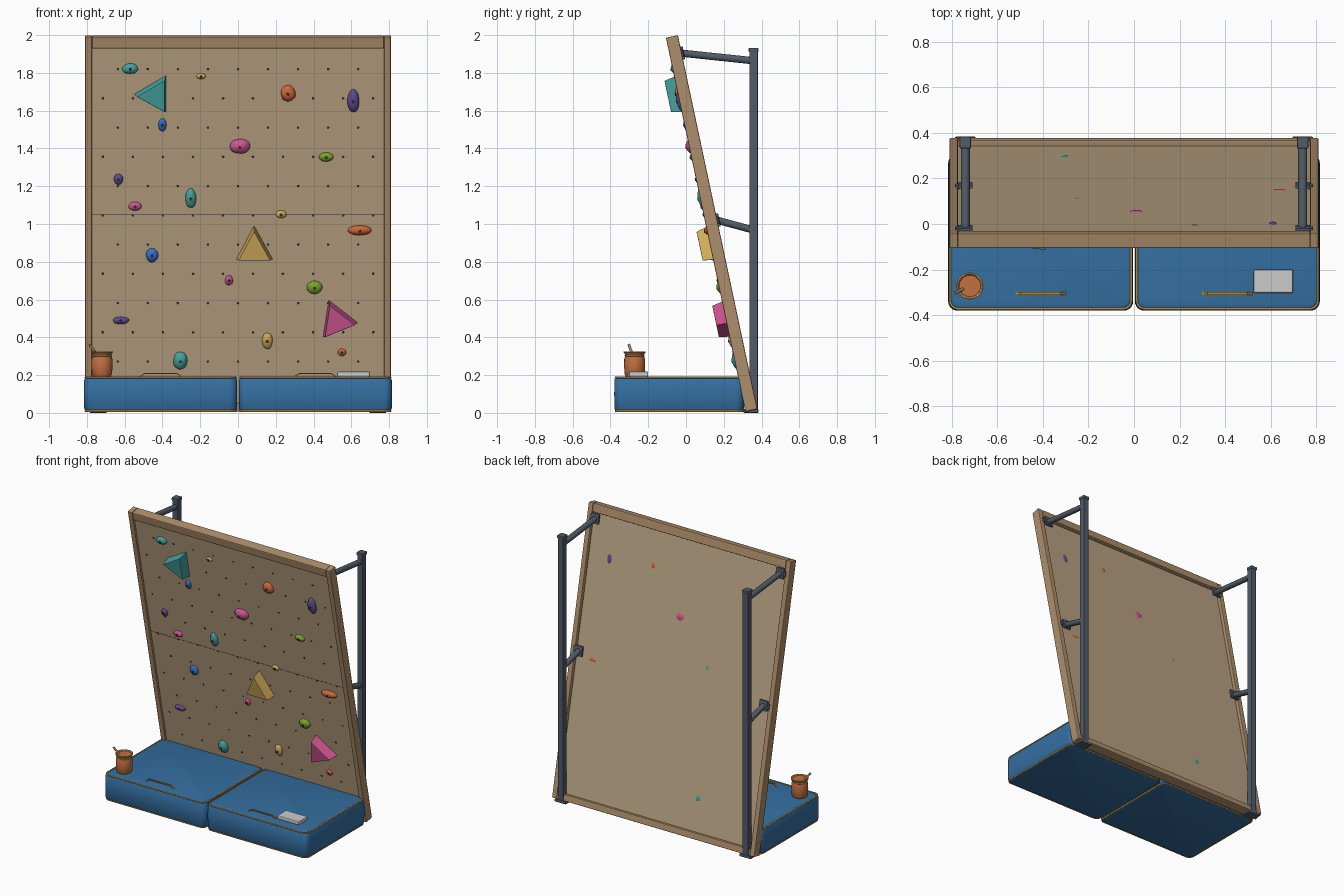
import bpy, bmesh, math, random
from mathutils import Matrix, Vector, noise

if "Cube" in bpy.data.objects:
    bpy.data.objects.remove(bpy.data.objects["Cube"])

random.seed(3)
COL = {
    'wood': (.42, .27, .145), 'panel': (.50, .37, .23), 'steel': (.085, .105, .135),
    'dark': (.03, .03, .03), 'blue_mat': (.035, .16, .36), 'piping': (.42, .25, .06),
    'teal': (.06, .36, .34), 'gold': (.62, .40, .10), 'orange': (.62, .13, .04),
    'purple': (.12, .07, .28), 'blue': (.04, .16, .60), 'pink': (.62, .09, .28),
    'green': (.20, .38, .02), 'pot': (.55, .16, .05), 'chalk': (.6, .6, .6)}
MATS = {}
for name, c in COL.items():
    MATS[name] = bpy.data.materials.new(name)
    MATS[name].diffuse_color = (*c, 1)

# Board frame of reference: x across, y up the board, z out of the climbing face
TILT, W_PANEL, LENGTH = math.radians(12), .05, 2.024
BOARD = Matrix.Translation((0, .378, .02)) @ Matrix.Rotation(math.pi / 2 + TILT, 4, 'X')


def up(z, w=W_PANEL):
    """Distance up the board for a world height."""
    return (z - .02 + w * math.sin(TILT)) / math.cos(TILT)


def add(name, bm, mat, matrix=Matrix(), bevel=0, smooth=False, segs=2):
    bmesh.ops.recalc_face_normals(bm, faces=bm.faces)
    for f in bm.faces:
        f.smooth = smooth
    me = bpy.data.meshes.new(name)
    bm.to_mesh(me)
    bm.free()
    ob = bpy.data.objects.new(name, me)
    bpy.context.collection.objects.link(ob)
    ob.matrix_world = matrix
    me.materials.append(MATS[mat])
    if bevel:
        m = ob.modifiers.new('bevel', 'BEVEL')
        m.width, m.segments, m.limit_method = bevel, segs, 'ANGLE'
    return ob


def box(name, lo, hi, mat, matrix=Matrix(), bevel=0):
    bm = bmesh.new()
    lo, hi = Vector(lo), Vector(hi)
    bmesh.ops.create_cube(bm, size=1, matrix=Matrix.Translation((lo + hi) / 2)
                          @ Matrix.Diagonal((*(hi - lo), 1)))
    return add(name, bm, mat, matrix, bevel)


def loft(name, rings, mat, smooth=False, matrix=Matrix(), bevel=0, segs=2):
    """Closed solid through a stack of equal point rings."""
    bm = bmesh.new()
    vs = [[bm.verts.new(p) for p in r] for r in rings]
    n = len(vs[0])
    for a, b in zip(vs, vs[1:]):
        for i in range(n):
            bm.faces.new((a[i], a[(i + 1) % n], b[(i + 1) % n], b[i]))
    bm.faces.new(vs[0][::-1])
    bm.faces.new(vs[-1])
    return add(name, bm, mat, matrix, bevel, smooth, segs)


def pipe(name, pts, r, mat, cyclic=False):
    cu = bpy.data.curves.new(name, 'CURVE')
    cu.dimensions, cu.bevel_depth, cu.bevel_resolution, cu.use_fill_caps = '3D', r, 3, True
    sp = cu.splines.new('POLY')
    sp.points.add(len(pts) - 1)
    for p, q in zip(sp.points, pts):
        p.co = (*q, 1)
    sp.use_cyclic_u = cyclic
    ob = bpy.data.objects.new(name, cu)
    cu.materials.append(MATS[mat])
    bpy.context.collection.objects.link(ob)


def rounded(x0, x1, y0, y1, r, z, n=6):
    pts = []
    for k, (cx, cy) in enumerate(((x1 - r, y1 - r), (x0 + r, y1 - r), (x0 + r, y0 + r), (x1 - r, y0 + r))):
        for i in range(n + 1):
            a = math.pi / 2 * (k + i / n)
            pts.append((cx + r * math.cos(a), cy + r * math.sin(a), z))
    return pts


# Wooden frame and panel
for s, side in ((-1, 'left'), (1, 'right')):
    xs = sorted((s * .81, s * .773))
    box(side + '_frame_rail', (xs[0], 0, 0), (xs[1], LENGTH, .065), 'wood', BOARD, .006)
box('top_frame_rail', (-.773, LENGTH - .06, 0), (.773, LENGTH, .065), 'wood', BOARD, .006)
box('bottom_frame_rail', (-.773, 0, 0), (.773, .045, .065), 'wood', BOARD, .006)
box('climbing_panel', (-.775, .04, .026), (.775, LENGTH - .05, W_PANEL), 'panel', BOARD)
box('panel_seam', (-.773, up(1.05) - .0015, .049), (.773, up(1.05) + .0015, .0505), 'dark', BOARD)

# Staggered bolt holes
bm = bmesh.new()
for row in range(11):
    count = 10 if row % 2 else 9
    for i in range(count):
        p = ((i - (count - 1) / 2) * .159, up(.272 + .1548 * row), W_PANEL)
        bmesh.ops.create_cone(bm, cap_ends=True, segments=8, radius1=.007, radius2=.007,
                              depth=.003, matrix=Matrix.Translation(p))
add('bolt_holes', bm, 'dark', BOARD)

# Holds: colour, x, height, width, tall
HOLDS = [
    ('teal', -.57, 1.82, .085, .055), ('gold', -.195, 1.78, .048, .032), ('orange', .265, 1.69, .08, .085),
    ('purple', .61, 1.65, .063, .122), ('blue', -.40, 1.523, .043, .07), ('pink', .01, 1.41, .105, .08),
    ('green', .467, 1.353, .077, .048), ('purple', -.633, 1.236, .048, .058), ('pink', -.545, 1.093, .068, .048),
    ('teal', -.25, 1.135, .058, .105), ('gold', .228, 1.05, .058, .042), ('orange', .645, .965, .127, .053),
    ('blue', -.455, .833, .066, .075), ('pink', -.048, .70, .042, .055), ('green', .405, .663, .082, .07),
    ('purple', -.62, .488, .085, .04), ('gold', .155, .38, .056, .088), ('orange', .55, .318, .044, .04),
    ('teal', -.305, .275, .074, .095)]
bolts = bmesh.new()
for i, (c, x, z, w, h) in enumerate(HOLDS):
    d = .34 * math.sqrt(w * h)
    bm = bmesh.new()
    bmesh.ops.create_icosphere(bm, subdivisions=3, radius=1)
    for v in bm.verts:
        k = 1 + .1 * noise.noise(v.co * 1.3 + Vector((i * 7.3, i, 0)))
        v.co = Vector((v.co.x * w / 2, v.co.y * h / 2, v.co.z * d)) * k
    at = Matrix.Translation((x, up(z, .06), W_PANEL + .001))
    add(f'hold_{i + 1}', bm, c, BOARD @ at, smooth=True)
    bmesh.ops.create_cone(bolts, cap_ends=True, segments=12, radius1=.008, radius2=.008, depth=.01,
                          matrix=at @ Matrix.Translation((0, 0, d - .003)))
add('hold_bolts', bolts, 'dark', BOARD)

# Triangular volumes
for c, tri in (('teal', ((-.55, 1.68), (-.38, 1.78), (-.38, 1.585))),
               ('gold', ((.085, .985), (-.01, .805), (.185, .805))),
               ('pink', ((.48, .59), (.45, .395), (.635, .47)))):
    base = [Vector((x, up(z, .085), W_PANEL - .005)) for x, z in tri]
    mid = sum(base, Vector()) / 3
    front = [mid + (p - mid) * .86 + Vector((0, 0, .075)) for p in base]
    loft(c + '_volume', (base, front), c, matrix=BOARD, bevel=.003)

# Steel posts, struts, brackets and feet
for s, side in ((-1, 'left'), (1, 'right')):
    x = s * .74
    box(side + '_post', (x - .022, .335, .01), (x + .022, .38, 1.92), 'steel', bevel=.004)
    box(side + '_post_cap', (x - .025, .332, 1.91), (x + .025, .383, 1.932), 'steel', bevel=.004)
    box(side + '_foot', (x - .045, .305, 0), (x + .045, .383, .02), 'steel', bevel=.004)
    for nm, a, b in (('upper', (x, -.03, 1.905), (x, .35, 1.865)), ('middle', (x, .165, 1.02), (x, .35, .97))):
        pipe(f'{side}_{nm}_strut', (a, b), .02, 'steel')
        v = up(a[2], 0)
        box(f'{side}_{nm}_bracket', (x - .032, v - .035, -.012), (x + .032, v + .035, .003), 'steel', BOARD, .003)
        # Block tying the bracket to the side rail
        xs = sorted((s * .765, s * .785))
        box(f'{side}_{nm}_bracket_tab', (xs[0], v - .02, -.008), (xs[1], v + .02, .01), 'steel', BOARD, .002)

# Crash mats with piping and carry straps
for s, side in ((-1, 'left'), (1, 'right')):
    x0, x1 = sorted((s * .815, s * .004))
    rings = []
    for z, inset in ((.004, .022), (.009, .008), (.022, .001), (.1, 0), (.175, .001), (.188, .008), (.193, .022)):
        rings.append(rounded(x0 + inset, x1 - inset, -.38 + inset, .308 - inset, .04, z))
    mat_ob = loft(side + '_crash_mat', rings, 'blue_mat', smooth=True)
    for nm, z in (('top', .188), ('bottom', .010)):
        pipe(f'{side}_mat_{nm}_piping', rounded(x0 + .008, x1 - .008, -.372, .30, .036, z), .0055, 'piping', True)
    cx = s * .409
    bm = bmesh.new()
    prof = [(-.11, .190), (-.085, .209), (.085, .209), (.11, .190)]
    rows = [(bm.verts.new((cx + px, -.311, pz)), bm.verts.new((cx + px, -.299, pz))) for px, pz in prof]
    for (a, b), (c, d) in zip(rows, rows[1:]):
        bm.faces.new((a, b, d, c))
    ob = add(side + '_mat_strap', bm, 'piping')
    m = ob.modifiers.new('thickness', 'SOLIDIFY')
    m.thickness, m.offset = .006, 0

# Chalk pot with rim and brush
PX, PY = -.72, -.272
prof = [(.046, .192), (.053, .205), (.056, .25), (.055, .285), (.049, .302), (.050, .308), (.055, .318), (.053, .324), (.047, .318)]
N = 24
rings = [[(PX + r * math.cos(2 * math.pi * i / N), PY + r * math.sin(2 * math.pi * i / N), z) for i in range(N)]
         for r, z in prof]
loft('chalk_pot', rings, 'pot', smooth=True)
pipe('chalk_pot_rim', [(x, y, .322) for x, y, _ in rings[-3]], .004, 'gold', True)
pipe('chalk_pot_drawcord', [(x, y, .303) for x, y, _ in rings[4]], .004, 'gold', True)
pipe('brush_handle', ((PX - .02, PY - .008, .30), (-.785, -.303, .362)), .007, 'wood')

# Chalk block
box('chalk_block', (.525, -.302, .192), (.698, -.2, .219), 'chalk', bevel=.006)

# Crisp edges on the rounded parts
bpy.ops.object.select_all(action='DESELECT')
for ob in bpy.data.objects:
    if ob.name.endswith('crash_mat') or ob.name == 'chalk_pot':
        ob.select_set(True)
        bpy.context.view_layer.objects.active = ob
bpy.ops.object.shade_smooth_by_angle(angle=math.radians(40))

for m in bpy.data.materials:
    if m.users and not m.is_grease_pencil:
        m.use_nodes = True
        m.node_tree.nodes["Principled BSDF"].inputs["Base Color"].default_value = m.diffuse_color
